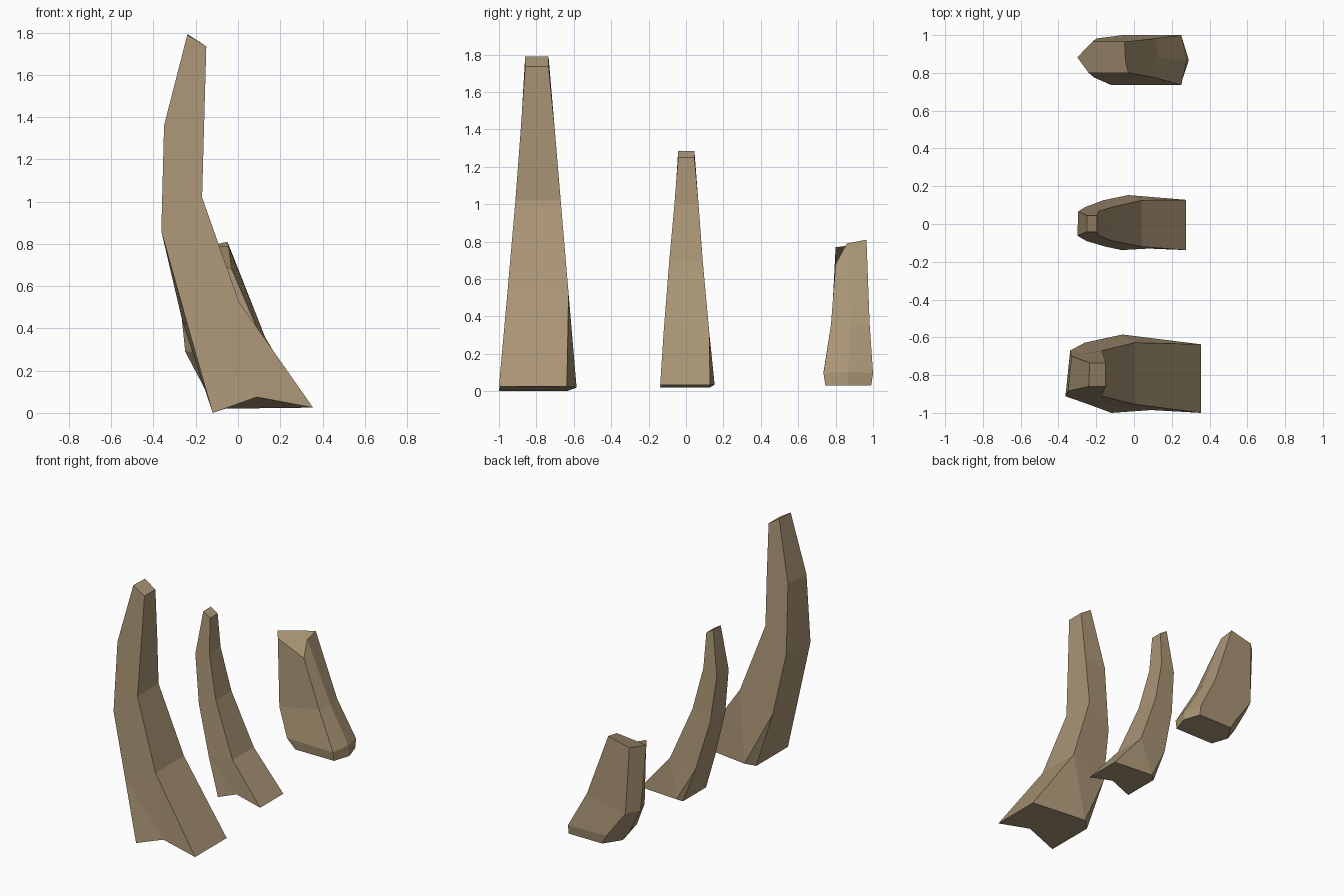
import bpy, bmesh
from mathutils import Vector

if "Cube" in bpy.data.objects:
    bpy.data.objects.remove(bpy.data.objects["Cube"])

# One colour for everything
horn = bpy.data.materials.new("tan_horn")
horn.diffuse_color = (0.40, 0.30, 0.18, 1)
horn.use_nodes = True
horn.node_tree.nodes["Principled BSDF"].inputs["Base Color"].default_value = horn.diffuse_color


def ring(level, hexagonal):
    """Cross-section: left x, left z, right x, right z, front y, back y,
    x shift of the back left corner (and bulge of the left and right sides)."""
    xl, zl, xr, zr, yf, yb, skew = level[:7]
    pts = [(xl, yf, zl), (xr, yf, zr), (xr, yb, zr), (xl + skew, yb, zl)]
    if hexagonal:
        left, right = level[7:9]
        ym = (yf + yb) / 2
        pts.insert(2, (xr + right, ym, zr + level[9]))
        pts.append((xl - left, ym, zl + level[9]))
    return pts


def claw(name, levels, hexagonal=False, front=None, back=None, moved=()):
    """Loft the rings, close both ends; front/back are extra base points."""
    bm = bmesh.new()
    rings = [[bm.verts.new(p) for p in ring(lv, hexagonal)] for lv in levels]
    n = len(rings[0])
    for r, c, pos in moved:
        rings[r][c].co = Vector(pos)
    extra = {0: front, 2: back}
    base = []
    for i in range(n):
        j = (i + 1) % n
        base.append(rings[0][i])
        mid = []
        if not hexagonal and extra.get(i):
            mid = [bm.verts.new(extra[i])]
            base += mid
        a, b, c, d = rings[0][i], rings[0][j], rings[1][j], rings[1][i]
        if mid:
            bm.faces.new((a, mid[0], d))
            bm.faces.new((mid[0], c, d))
            bm.faces.new((mid[0], b, c))
        else:
            bm.faces.new((a, b, c, d))
        for lo, hi in zip(rings[1:], rings[2:]):
            bm.faces.new((lo[i], lo[j], hi[j], hi[i]))
    bm.faces.new(rings[-1])
    bm.faces.new(base[::-1])
    bmesh.ops.recalc_face_normals(bm, faces=bm.faces)
    mesh = bpy.data.meshes.new(name)
    bm.to_mesh(mesh)
    bm.free()
    mesh.materials.append(horn)
    obj = bpy.data.objects.new(name, mesh)
    bpy.context.collection.objects.link(obj)


# Tall horn at the front
claw("large_horn", [
    (-.12, .00, .355, .025, -1.0, -.637, 0),
    (-.24, .42, .005, .525, -.955, -.628, -.02),
    (-.363, .86, -.17, 1.02, -.912, -.67, .025),
    (-.35, 1.36, -.16, 1.38, -.885, -.70, .02),
    (-.24, 1.79, -.15, 1.735, -.86, -.735, .005)],
    front=(.09, -.985, .075), back=(-.06, -.585, .02))

# Middle horn, slimmer and more bent
claw("medium_horn", [
    (-.065, .02, .275, .033, -.138, .128, 0),
    (-.15, .28, .04, .31, -.12, .125, -.015),
    (-.252, .63, -.115, .69, -.09, .09, -.005),
    (-.30, .97, -.187, 1.0, -.062, .067, .005),
    (-.25, 1.285, -.195, 1.25, -.042, .045, 0)],
    front=(.08, -.13, .075), back=(-.03, .153, .035))

# Short stump at the back, six-sided with a chamfered foot
claw("small_horn", [
    (-.06, .03, .25, .03, .745, .99, .04, .04, .04, 0),
    (-.12, .10, .25, .095, .735, 1.0, .06, .035, .03, .01),
    (-.21, .29, .11, .355, .775, .982, .01, .04, .02, 0),
    (-.24, .77, -.05, .81, .80, .965, .02, .06, .01, .01)],
    hexagonal=True,
    moved=[(3, 1, (-.03, .80, .68)), (3, 2, (-.045, .86, .79))])
